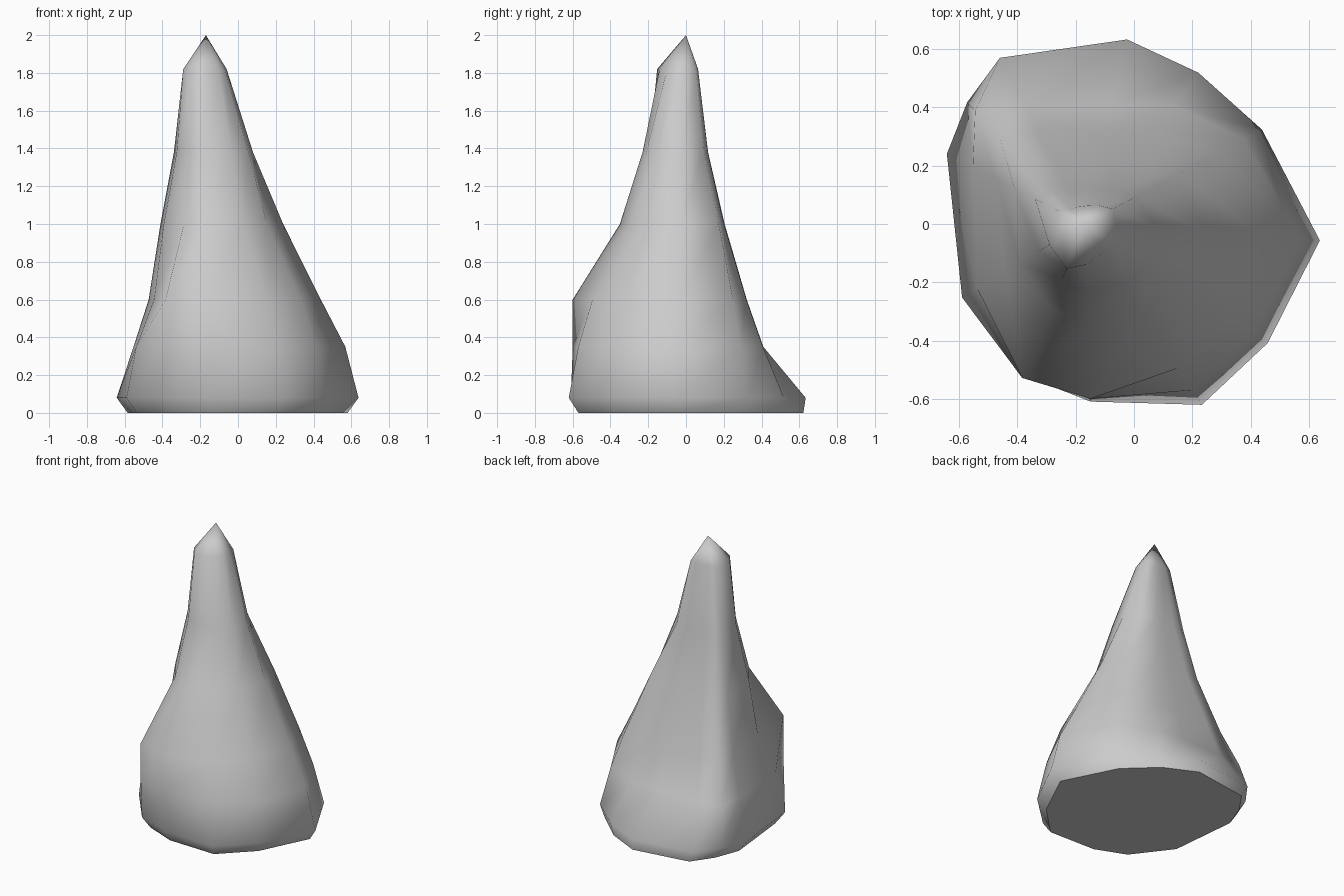
import bpy, bmesh, math
from mathutils import Vector

cube = bpy.data.objects.get("Cube")
if cube:
    bpy.data.objects.remove(cube, do_unlink=True)

# Stone colour
stone = bpy.data.materials.new("stone_grey")
stone.use_nodes = True
color = (0.6, 0.6, 0.6, 1)
stone.diffuse_color = color
stone.node_tree.nodes["Principled BSDF"].inputs["Base Color"].default_value = color

# Ribs run from the rim to the neck: direction in degrees, distance from the axis at each level
levels = (0.08, 0.35, 0.6, 1.0, 1.38, 1.82)
axis = Vector((-0.17, 0, 0))
ribs = {
    -4: (.81, .74, .61, .41, .25, .11),
    28: (.69, .62, .53, .37, .2, .11),
    53: (.65, .51, .4, .25, .145, .08),
    77: (.65, .42, .33, .21, .12, .065),
    117: (.64, .45, .36, .22, .13, .065),
    134: (.58, .54, .42, .27, .16, .07),
    153: (.53, .43, .34, .27, .19, .1),
    211: (.49, .43, .32, .26, .18, .14),
    248: (.56, .57, .57, .31, .21, .165),
    272: (.61, .6, .6, .35, .23, .14),
    303: (.74, .68, .59, .36, .25, .12),
    327: (.75, .69, .6, .385, .27, .12),
}


def ring_points(level):
    """Corner points of one horizontal ring."""
    for angle, radii in ribs.items():
        a = math.radians(angle)
        r = radii[level]
        yield axis + Vector((r * math.cos(a), r * math.sin(a), levels[level]))


bm = bmesh.new()

# Flat foot, slightly narrower than the rim except at the back
foot = [bm.verts.new((p.x * .91, p.y * .95 + .02, 0)) for p in ring_points(0)]
rings = [foot] + [[bm.verts.new(p) for p in ring_points(i)] for i in range(len(levels))]
bm.faces.new(reversed(foot))

# Walls between neighbouring rings
count = len(ribs)
for low, high in zip(rings, rings[1:]):
    for i in range(count):
        j = (i + 1) % count
        bm.faces.new((low[i], low[j], high[j], high[i]))

# Pointed tip
tip = bm.verts.new(axis + Vector((0, 0, 2)))
for i in range(count):
    bm.faces.new((rings[-1][i], rings[-1][(i + 1) % count], tip))

bmesh.ops.recalc_face_normals(bm, faces=bm.faces)
mesh = bpy.data.meshes.new("rock_spire")
bm.to_mesh(mesh)
bm.free()
mesh.materials.append(stone)

rock = bpy.data.objects.new("rock_spire", mesh)
bpy.context.collection.objects.link(rock)
bpy.context.view_layer.objects.active = rock
rock.select_set(True)
bpy.ops.object.shade_smooth_by_angle(angle=math.radians(70))
# Keep the foot edge crisp
for face in mesh.polygons:
    if face.normal.z < -0.99:
        face.use_smooth = False
